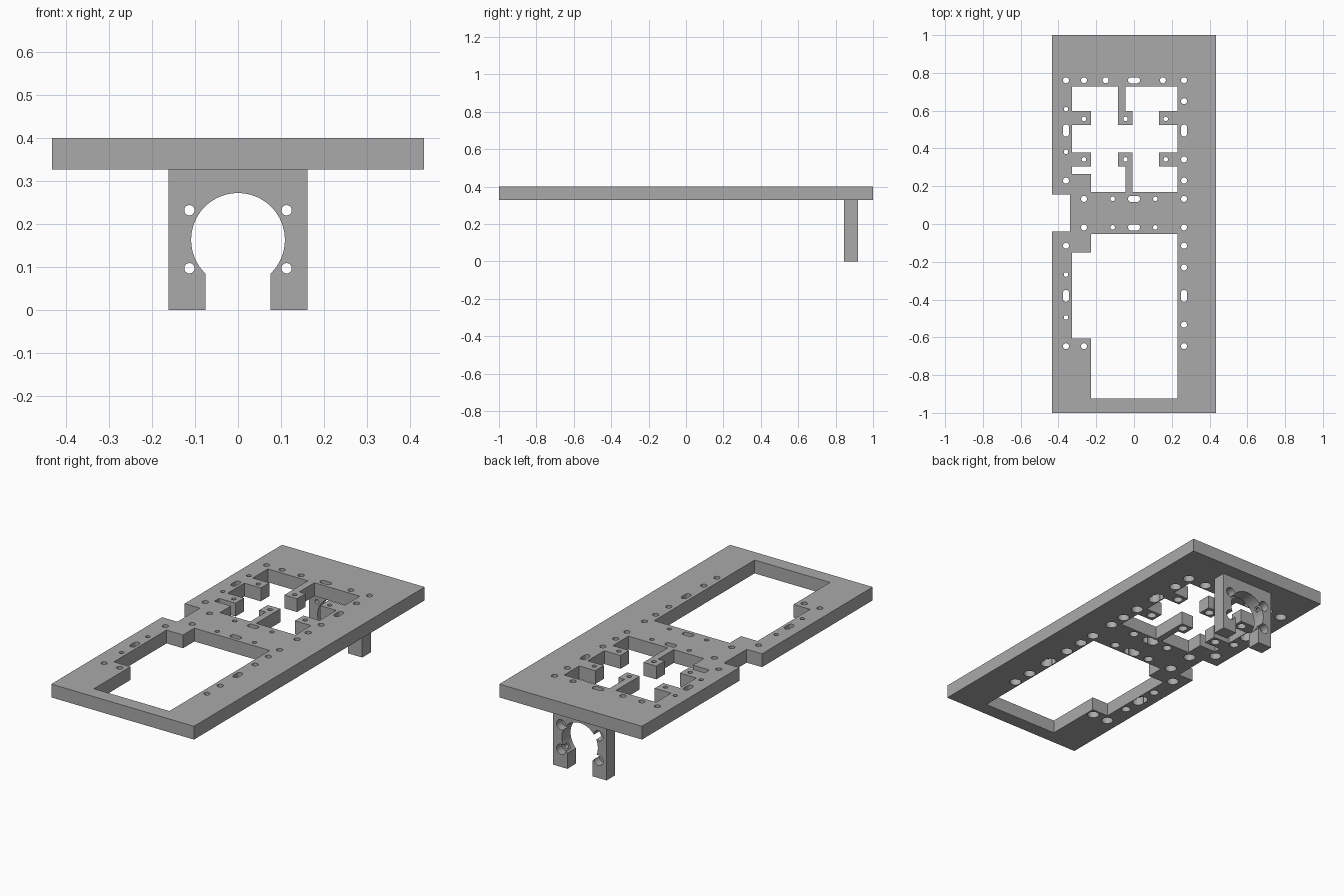
import bpy, bmesh, math

cube = bpy.data.objects.get("Cube")
if cube:
    bpy.data.objects.remove(cube, do_unlink=True)

grey = bpy.data.materials.new("plain_grey")
grey.use_nodes = True
grey.diffuse_color = (0.4, 0.4, 0.4, 1)
grey.node_tree.nodes["Principled BSDF"].inputs["Base Color"].default_value = grey.diffuse_color


def prism(bm, outline, low, high, upright=False):
    """Extrude a flat outline along z, or along y when upright."""
    def place(point, depth):
        u, v = point
        return (u, depth, v) if upright else (u, v, depth)
    bottom = [bm.verts.new(place(p, low)) for p in outline]
    top = [bm.verts.new(place(p, high)) for p in outline]
    faces = [bm.faces.new(bottom), bm.faces.new(top)]
    for i in range(len(outline)):
        j = (i + 1) % len(outline)
        faces.append(bm.faces.new((bottom[i], bottom[j], top[j], top[i])))
    bmesh.ops.recalc_face_normals(bm, faces=faces)


def make_object(name, bm):
    mesh = bpy.data.meshes.new(name)
    bm.to_mesh(mesh)
    bm.free()
    mesh.materials.append(grey)
    obj = bpy.data.objects.new(name, mesh)
    bpy.context.scene.collection.objects.link(obj)
    return obj


def cut(target, bm):
    """Subtract the cutter shapes and discard them."""
    cutter = make_object("cutter", bm)
    cutter.hide_render = True
    mod = target.modifiers.new("cut", "BOOLEAN")
    mod.operation = "DIFFERENCE"
    mod.solver = "EXACT"
    mod.use_self = True
    mod.object = cutter
    bpy.ops.object.select_all(action="DESELECT")
    bpy.context.view_layer.objects.active = target
    target.select_set(True)
    bpy.ops.object.modifier_apply(modifier=mod.name)
    bpy.data.objects.remove(cutter, do_unlink=True)


def square_path(steps):
    """Right-angled outline from alternating x and y positions."""
    points = []
    for i in range(0, len(steps), 2):
        x, y = steps[i], steps[i + 1]
        points += [(x, steps[i - 1]), (x, y)]
    return points


def capsule(x, y, radius, dx=0.0, dy=0.0, steps=24):
    """Circle, or a slot when stretched by dx or dy."""
    points = []
    for i in range(steps):
        a = math.tau * (i + 0.5) / steps
        c, s = math.cos(a), math.sin(a)
        points.append((x + radius * c + math.copysign(dx, c),
                       y + radius * s + math.copysign(dy, s)))
    return points


# Deck: long plate with a notch in its right edge
SIDE, BASE, TOP = 0.433, 0.327, 0.4
BORE_TOP = BASE + 0.045
bm = bmesh.new()
prism(bm, square_path([SIDE, 1, -SIDE, 0.156, -0.34, -0.04, -SIDE, -1]), BASE, TOP)
deck = make_object("deck_plate", bm)

# Two large openings, the rear one leaving mounting tabs
LEFT, STEP, RIGHT = -0.328, -0.228, 0.23
TAB, BAR_A, BAR_B, BAR_C = 0.132, -0.085, -0.045, -0.008
REAR, FRONT = 0.727, 0.17
A, B, C, D = 0.597, 0.523, 0.379, 0.305
rear_opening = square_path([
    BAR_A, B, BAR_C, A, BAR_B, REAR, RIGHT, A, TAB, B, RIGHT, C, TAB, D,
    RIGHT, FRONT, BAR_C, C, BAR_A, D, BAR_B, FRONT, STEP, 0.265, LEFT, D,
    STEP, C, LEFT, B, STEP, A, LEFT, REAR])
front_opening = square_path([
    RIGHT, -0.923, STEP, -0.607, LEFT, -0.151, STEP, -0.053])
bm = bmesh.new()
for outline in (rear_opening, front_opening):
    prism(bm, outline, BASE - 0.1, TOP + 0.1)
cut(deck, bm)

# Screw holes listed by row, wide below and narrow above
EDGE, INNER = -0.36, 0.265
wide_rows = {
    0.761: (EDGE, -INNER, -0.15, 0.153, INNER),
    0.65: (INNER,), 0.342: (INNER,),
    0.23: (EDGE, INNER), 0.133: (-INNER, INNER),
    -0.018: (-INNER, INNER), -0.115: (EDGE, INNER),
    -0.23: (INNER,), -0.533: (INNER,),
    -0.647: (EDGE, -INNER, INNER),
}
small_rows = {
    0.608: (EDGE,), 0.382: (EDGE,), -0.268: (EDGE,), -0.495: (EDGE,),
    0.133: (-0.113, 0.113), -0.018: (-0.113, 0.113),
    0.556: (-INNER, BAR_B, 0.168), 0.342: (-INNER, BAR_B, 0.168),
}
STRETCH = 0.016
slots = [(0, y, STRETCH, 0) for y in (0.761, 0.133, -0.018)]
slots += [(x, y, 0, STRETCH) for x in (EDGE, INNER) for y in (0.495, -0.38)]

through, bores = bmesh.new(), bmesh.new()
for rows, radius, bore in ((wide_rows, 0.016, 0.03), (small_rows, 0.012, 0.024)):
    for y, columns in rows.items():
        for x in columns:
            prism(through, capsule(x, y, radius), BASE - 0.1, TOP + 0.1)
            prism(bores, capsule(x, y, bore), BASE - 0.1, BORE_TOP)
for x, y, dx, dy in slots:
    prism(through, capsule(x, y, 0.016, dx, dy), BASE - 0.1, TOP + 0.1)
    for sign in (-1, 1):
        prism(bores, capsule(x + sign * dx, y + sign * dy, 0.03), BASE - 0.1, BORE_TOP)
cut(deck, bores)
cut(deck, through)

# Hanging bracket with a round clamp opening
HALF, GAP, RADIUS, CENTRE = 0.162, 0.076, 0.109, 0.163
NEAR, FAR = 0.845, 0.92
start = -math.acos(GAP / RADIUS)
sweep = math.pi - 2 * start
arc = [(RADIUS * math.cos(start + sweep * i / 48),
        CENTRE + RADIUS * math.sin(start + sweep * i / 48)) for i in range(49)]
outline = [(-GAP, 0), (-HALF, 0), (-HALF, BASE), (HALF, BASE), (HALF, 0), (GAP, 0)] + arc
bm = bmesh.new()
prism(bm, outline, NEAR, FAR, upright=True)
bracket = make_object("hanging_bracket", bm)

# Bracket screw holes, widened from the back
through, bores = bmesh.new(), bmesh.new()
for x in (-0.113, 0.113):
    for z in (0.097, 0.232):
        prism(through, capsule(x, z, 0.012), NEAR - 0.1, FAR + 0.1, upright=True)
        prism(bores, capsule(x, z, 0.028), NEAR + 0.03, FAR + 0.1, upright=True)
cut(bracket, bores)
cut(bracket, through)

# Smooth round walls, keep crisp edges
for part in (deck, bracket):
    bpy.ops.object.select_all(action="DESELECT")
    part.select_set(True)
    bpy.context.view_layer.objects.active = part
    bpy.ops.object.shade_smooth_by_angle(angle=math.radians(30))
